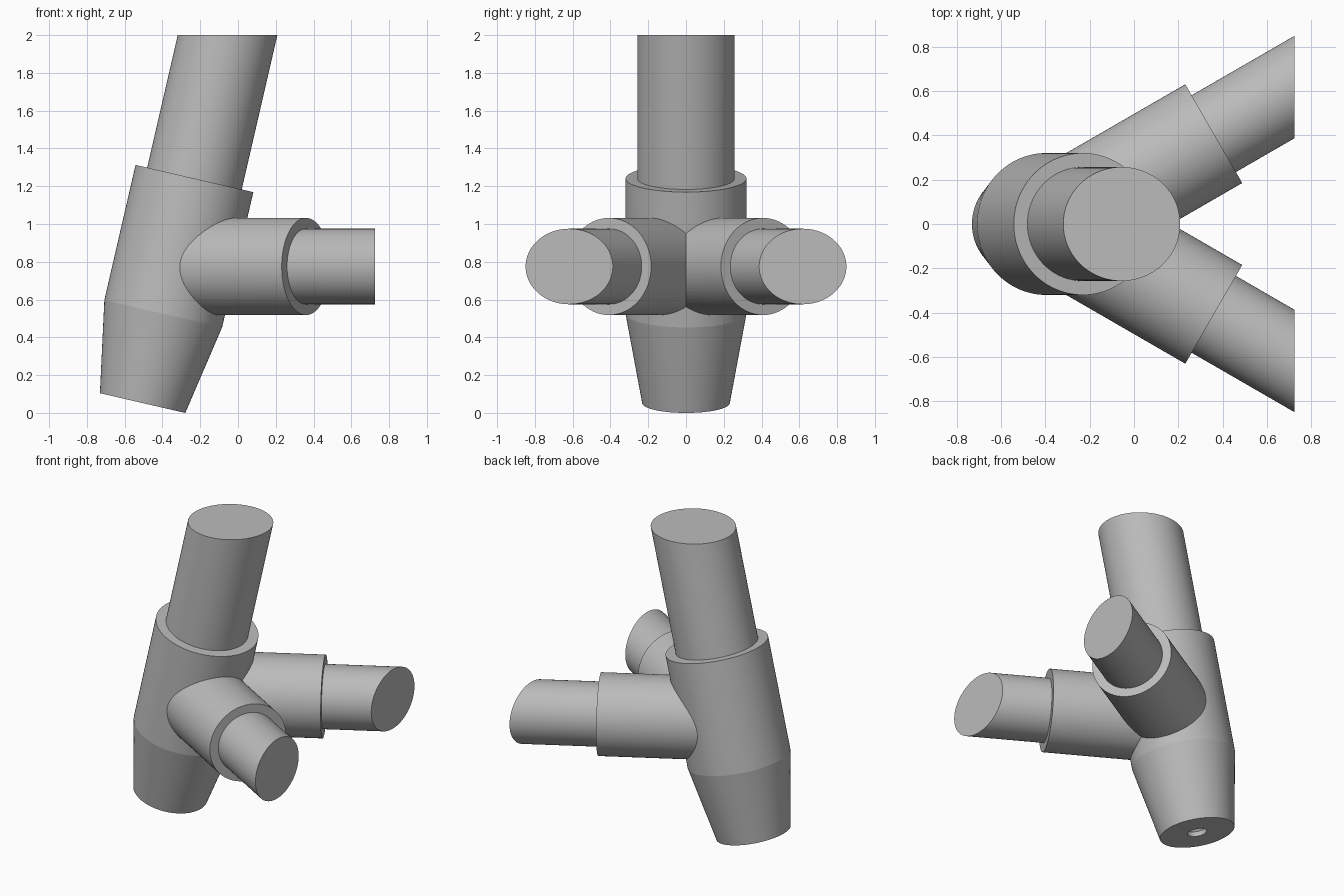
import bpy
import bmesh
from math import radians, cos, sin, pi
from mathutils import Vector

if "Cube" in bpy.data.objects:
    bpy.data.objects.remove(bpy.data.objects["Cube"])

SIDES = 96
HEAD_BASE = Vector((-0.505, 0, 0.052))
HEAD_DIR = Vector((sin(radians(13)), 0, cos(radians(13))))
ARM_ROOT = Vector((-0.346, 0, 0.775))

grey = bpy.data.materials.new("plain grey")
grey.use_nodes = True
colour = (0.5, 0.5, 0.5, 1)
grey.diffuse_color = colour
grey.node_tree.nodes["Principled BSDF"].inputs["Base Color"].default_value = colour


def lathe(name, base, axis, profile, cut=None):
    """Closed solid turned round an axis from (radius, distance) pairs; cut = (point, normal)."""
    bm = bmesh.new()
    turn = Vector((0, 0, 1)).rotation_difference(axis)
    rings = []
    for r, d in profile:
        rings.append([bm.verts.new(base + turn @ Vector(
            (r * cos(2 * pi * i / SIDES), r * sin(2 * pi * i / SIDES), d)))
            for i in range(SIDES)])
    for a, b in zip(rings, rings[1:]):
        for i in range(SIDES):
            j = (i + 1) % SIDES
            bm.faces.new((a[i], a[j], b[j], b[i]))
    bm.faces.new(rings[0])
    bm.faces.new(rings[-1])
    if cut:
        geom = bm.verts[:] + bm.edges[:] + bm.faces[:]
        out = bmesh.ops.bisect_plane(bm, geom=geom, plane_co=cut[0], plane_no=cut[1],
                                     clear_outer=True)
        rim = [e for e in out["geom_cut"] if isinstance(e, bmesh.types.BMEdge)]
        bmesh.ops.edgeloop_fill(bm, edges=rim)
    bmesh.ops.recalc_face_normals(bm, faces=bm.faces[:])
    mesh = bpy.data.meshes.new(name)
    bm.to_mesh(mesh)
    bm.free()
    mesh.materials.append(grey)
    obj = bpy.data.objects.new(name, mesh)
    bpy.context.collection.objects.link(obj)
    return obj


def smooth(obj):
    bpy.ops.object.select_all(action='DESELECT')
    obj.select_set(True)
    bpy.context.view_layer.objects.active = obj
    bpy.ops.object.shade_smooth_by_angle(angle=radians(8))


# Tapered head sleeve with a small drilled recess in its lower end
socket = lathe("joint_socket", HEAD_BASE, HEAD_DIR,
               [(0.035, 0.06), (0.06, 0.03), (0.06, 0), (0.232, 0), (0.32, 0.485), (0.32, 1.22)])

# Upright tube, cut level at the top
upright = lathe("upright_tube", HEAD_BASE, HEAD_DIR, [(0.257, 1.2), (0.257, 2.2)],
                cut=(Vector((0, 0, 2)), Vector((0, 0, 1))))
smooth(upright)

# Two arms, each a sleeve fused to the socket and a tube cut square to x
for side, label in ((1, "back"), (-1, "front")):
    direction = Vector((cos(radians(30)), side * sin(radians(30)), 0))
    sleeve = lathe(label + "_arm_sleeve", ARM_ROOT, direction, [(0.257, 0.03), (0.257, 0.815)])
    sleeve.hide_render = True
    fuse = socket.modifiers.new("fuse " + label, 'BOOLEAN')
    fuse.operation = 'UNION'
    fuse.solver = 'EXACT'
    fuse.object = sleeve
    bpy.context.view_layer.objects.active = socket
    bpy.ops.object.modifier_apply(modifier=fuse.name)
    bpy.data.objects.remove(sleeve)
    tube = lathe(label + "_arm_tube", ARM_ROOT, direction, [(0.2, 0.8), (0.2, 1.5)],
                 cut=(Vector((0.725, 0, 0)), Vector((1, 0, 0))))
    smooth(tube)
smooth(socket)
